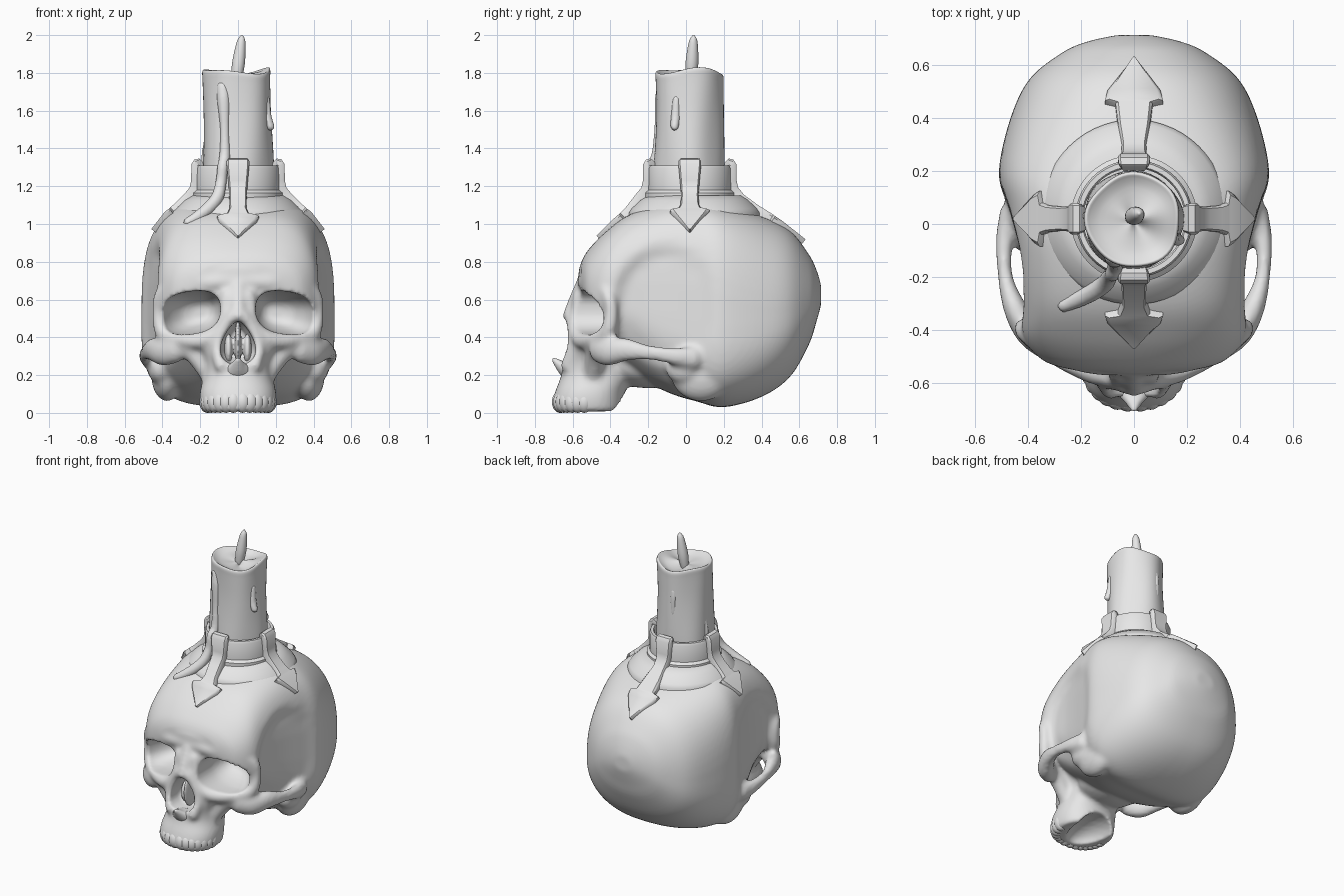
import bpy, bmesh, math
from mathutils import Vector, Matrix

if "Cube" in bpy.data.objects:
    bpy.data.objects.remove(bpy.data.objects["Cube"])

mat = bpy.data.materials.new("stone grey")
mat.diffuse_color = (0.8, 0.8, 0.8, 1)
mat.use_nodes = True
mat.node_tree.nodes["Principled BSDF"].inputs["Base Color"].default_value = mat.diffuse_color


def spline(rows, n=5):
    """Catmull-Rom through rows of numbers."""
    out = []
    for i in range(len(rows) - 1):
        a, b, c, d = (rows[max(i - 1, 0)], rows[i], rows[i + 1], rows[min(i + 2, len(rows) - 1)])
        for k in range(n):
            t = k / n
            out.append(tuple(q + 0.5 * t * (r - p + t * (2 * p - 5 * q + 4 * r - s + t * (3 * (q - r) + s - p)))
                             for p, q, r, s in zip(a, b, c, d)))
    return out + [rows[-1]]


def loft(bm, rings):
    vs = [[bm.verts.new(p) for p in r] for r in rings]
    n = len(vs[0])
    for a, b in zip(vs, vs[1:]):
        for i in range(n):
            bm.faces.new((a[i], a[(i + 1) % n], b[(i + 1) % n], b[i]))
    bm.faces.new(vs[0])
    bm.faces.new(vs[-1])


def power(v, n):
    return math.copysign(abs(v) ** (2 / n), v)


def oval(a, b, n, count=56):
    return [(a * power(math.cos(t), n), b * power(math.sin(t), n))
            for t in (2 * math.pi * i / count for i in range(count))]


def ball(bm, p, r):
    bmesh.ops.create_icosphere(bm, subdivisions=3, radius=1,
                               matrix=Matrix.Translation(p) @ Matrix.Diagonal((*r, 1)))


def chain(bm, rows, mirror=True, n=8, tall=1):
    """Overlapping balls along a path of (x, y, z, radius)."""
    for x, y, z, r in spline(rows, n):
        for s in ((1, -1) if mirror else (1,)):
            ball(bm, (s * x, y, z), (r, r, r * tall))


def lathe(bm, rows, cx, cy, shift=lambda a, r, z: (r, z), count=56):
    rings = []
    for r0, z0 in rows:
        ring = []
        for i in range(count):
            a = 2 * math.pi * i / count
            r, z = shift(a, r0, z0)
            ring.append((cx + r * math.cos(a), cy + r * math.sin(a), z))
        rings.append(ring)
    loft(bm, rings)


def finish(bm, name, angle=None):
    bmesh.ops.recalc_face_normals(bm, faces=bm.faces)
    me = bpy.data.meshes.new(name)
    bm.to_mesh(me)
    bm.free()
    me.materials.append(mat)
    ob = bpy.data.objects.new(name, me)
    bpy.context.collection.objects.link(ob)
    for p in me.polygons:
        p.use_smooth = True
    if angle:
        bpy.ops.object.select_all(action='DESELECT')
        ob.select_set(True)
        bpy.context.view_layer.objects.active = ob
        bpy.ops.object.shade_smooth_by_angle(angle=math.radians(angle))
    return ob


def fuse(ob, size, iterations):
    m = ob.modifiers.new("fuse", 'REMESH')
    m.mode, m.voxel_size, m.use_smooth_shade = 'VOXEL', size, True
    s = ob.modifiers.new("soften", 'SMOOTH')
    s.factor, s.iterations = 0.5, iterations


# skull: cranium sections along y (y, top, bottom, half width, upper and lower squareness)
bm = bmesh.new()
sections = [(-.555, .80, .62, .22, 2.2, 2), (-.52, .86, .50, .34, 2.5, 2), (-.43, .955, .34, .42, 3, 2),
            (-.3, 1.05, .22, .437, 3.5, 2), (-.1, 1.115, .11, .460, 3.8, 2.8), (.06, 1.125, .06, .487, 3.8, 3.2),
            (.2, 1.10, .030, .512, 3.5, 3), (.4, 1.04, .085, .468, 2.8, 2.6), (.55, .965, .19, .395, 2.4, 2.3),
            (.65, .84, .36, .27, 2.2, 2.2), (.69, .76, .48, .18, 2, 2), (.715, .68, .57, .07, 2, 2)]
rings = []
for y, top, bot, w, nu, nl in spline(sections):
    zc = bot + 0.4 * (top - bot)
    ring = []
    for i in range(64):
        t = 2 * math.pi * i / 64
        s = math.sin(t)
        n = nu if s > 0 else nl
        x, z = w * power(math.cos(t), n), zc + (top - zc if s > 0 else zc - bot) * power(s, n)
        d = ((y + .1) / .30) ** 2 + ((z - .57) / .33) ** 2          # temple hollow, fading backwards
        fade = min(1, max(0, (.18 - y) / .38))
        ring.append((x * (1 - .085 * fade * min(1, 2.5 * max(0, 1 - d))), y, z))
    rings.append(ring)
loft(bm, rings)

# upper jaw and mid-face sections along z (z, half width, front, back)
jaw = [(.008, .192, -.70, -.335), (.06, .202, -.705, -.33), (.12, .2, -.69, -.32), (.2, .18, -.66, -.28),
       (.28, .185, -.655, -.25), (.36, .25, -.625, -.2), (.43, .33, -.585, -.15), (.55, .35, -.535, -.1),
       (.66, .33, -.53, -.1)]
loft(bm, [[(x, (f + b) / 2 + y, z) for x, y in oval(w, (b - f) / 2, 2.3)] for z, w, f, b in spline(jaw)])

# eye rims, cheekbones with arches, nose bridge and rim, brow, ear bumps, base
chain(bm, [(0, -.525, .70, .05), (.16, -.52, .69, .05), (.3, -.47, .69, .05), (.40, -.415, .63, .04),
           (.42, -.395, .53, .036), (.39, -.42, .42, .045), (.28, -.50, .385, .045), (.16, -.56, .39, .045),
           (.085, -.58, .47, .035), (.055, -.56, .62, .04)])
chain(bm, [(.33, -.46, .34, .055), (.395, -.41, .325, .055), (.45, -.32, .335, .045), (.487, -.2, .32, .030),
           (.490, -.06, .30, .034), (.465, .04, .29, .045)], tall=1.4)
chain(bm, [(.28, -.47, .37, .06), (.21, -.48, .29, .055), (.15, -.49, .2, .05)])
chain(bm, [(0, -.535, .68, .05), (0, -.58, .59, .045), (0, -.62, .515, .035)], False)
chain(bm, [(.03, -.612, .515, .033), (.085, -.60, .43, .03), (.11, -.60, .34, .033), (.09, -.63, .25, .035)])
ball(bm, (0, -.49, .745), (.24, .08, .08))
ball(bm, (0, -.2, .26), (.22, .25, .13))
for s in (1, -1):
    ball(bm, (s * .375, .08, .20), (.085, .16, .14))
    ball(bm, (s * .41, -.01, .24), (.07, .10, .09))
skull = finish(bm, "skull")
fuse(skull, .013, 8)

# cutter: eye sockets, nose opening, palate
bm = bmesh.new()
eye = [(-.78, .25, .155, .110), (-.5, .25, .157, .113), (-.39, .235, .137, .098), (-.31, .215, .09, .065),
       (-.28, .2, .04, .03)]
for s in (1, -1):
    loft(bm, [[(s * (cx + x), y, .53 + z - .12 * x) for x, z in oval(hx, hz, 2.5, 40)]
              for y, cx, hx, hz in spline(eye)])
loft(bm, [[(k * .095 * math.sin(t) * (1 - .4 * math.cos(t)), y, .37 + k * .125 * math.cos(t))
           for t in (2 * math.pi * i / 32 for i in range(32))] for y, k in ((-.85, 1), (-.54, .9), (-.47, .6))])
ball(bm, (0, -.41, -.01), (.13, .225, .11))
cutter = finish(bm, "opening_cutter")
cutter.hide_render = True
cutter.hide_set(True)
cut = skull.modifiers.new("openings", 'BOOLEAN')
cut.operation, cut.solver, cut.object = 'DIFFERENCE', 'EXACT', cutter
fuse(skull, .012, 2)

# nasal septum and wedge-shaped spine
bm = bmesh.new()
loft(bm, [[(x, y, zc + z) for x, z in oval(hx, hz, 2, 24)] for y, zc, hx, hz in spline(
    [(-.58, .21, .085, .05), (-.64, .225, .065, .045), (-.675, .25, .035, .035), (-.71, .285, .008, .01)])])
ball(bm, (0, -.51, .37), (.018, .10, .125))
for s in (1, -1):
    ball(bm, (s * .05, -.50, .34), (.022, .06, .08))
fuse(finish(bm, "nasal_septum"), .008, 3)

# teeth around the arch, in low relief
bm = bmesh.new()
for i in range(14):
    t = math.pi * (1 + (i + .5) / 14)
    ball(bm, (.163 * power(math.cos(t), 2.3), -.515 + .153 * power(math.sin(t), 2.3), .058), (.043, .043, .058))
finish(bm, "teeth")

# candle holder: flange and cup
bm = bmesh.new()
lathe(bm, [(.15, 1.0), (.35, 1.0), (.35, 1.06), (.335, 1.082), (.29, 1.125), (.25, 1.15), (.15, 1.155)], 0, .045)
finish(bm, "holder_flange", 40)
bm = bmesh.new()
lathe(bm, [(.18, 1.1), (.24, 1.1), (.24, 1.165), (.223, 1.18), (.223, 1.295), (.216, 1.31), (.198, 1.31),
           (.192, 1.3), (.192, 1.2)], 0, .02)
finish(bm, "holder_cup", 40)

# four clamp arms with arrow tips (radius, height, half width)
top = [(.185, 1.30, .045), (.19, 1.325, .052), (.207, 1.342, .058), (.228, 1.338, .06), (.242, 1.315, .06),
       (.243, 1.23, .052), (.252, 1.19, .048), (.285, 1.15, .046)]
front = [(.335, 1.085, .045), (.365, 1.055, .06), (.372, 1.048, .11), (.40, 1.024, .1), (.49, .935, .004)]
back = [(.36, 1.095, .06), (.44, 1.045, .07), (.45, 1.037, .11), (.49, 1.01, .1), (.61, .915, .004)]
side = [(.33, 1.105, .05), (.355, 1.085, .06), (.362, 1.078, .105), (.385, 1.06, .09), (.455, .97, .004)]
for name, turn, tip in (("front", -90, front), ("back", 90, back), ("right", 0, side), ("left", 180, side)):
    rows = top + tip
    rot = Matrix.Rotation(math.radians(turn), 3, 'Z')
    rings = []
    for i, (r, z, hw) in enumerate(rows):
        p, q = rows[max(i - 1, 0)], rows[min(i + 1, len(rows) - 1)]
        t = Vector((q[0] - p[0], 0, q[1] - p[1])).normalized()
        nrm = Vector((-t.z, 0, t.x))
        c = Vector((r, 0, z))
        deep = -.03 if i < 5 else -.05
        rings.append([rot @ (c + nrm * d + Vector((0, k * hw, 0))) + Vector((0, .02, 0))
                      for d, k in ((.005, -.85), (.005, .85), (-.006, 1), (deep, 1), (deep, -1), (-.006, -1))])
    bm = bmesh.new()
    loft(bm, rings)
    finish(bm, name + "_clamp_arm", 40)


# candle with uneven rim and sunken top
def melt(a, r, z):
    if z > 1.7:
        z += .012 * math.sin(2 * a + 1) + .008 * math.sin(3 * a + .5)
    return r + .004 * math.sin(3 * a + 6 * z) + .003 * math.sin(5 * a - 4 * z), z


bm = bmesh.new()
lathe(bm, spline([(.186, 1.12), (.187, 1.3), (.182, 1.45), (.178, 1.6), (.179, 1.75), (.18, 1.795), (.172, 1.81),
                  (.155, 1.80), (.12, 1.785), (.05, 1.775), (.01, 1.773)], 3), -.003, .015, melt)
finish(bm, "candle", 50)

# wax drips
bm = bmesh.new()
chain(bm, [(-.08, -.118, 1.725, .035), (-.075, -.130, 1.65, .036), (-.07, -.143, 1.5, .026),
           (-.07, -.155, 1.36, .03), (-.08, -.185, 1.305, .03), (-.09, -.195, 1.22, .03),
           (-.11, -.225, 1.14, .034), (-.16, -.26, 1.08, .034), (-.22, -.29, 1.035, .03),
           (-.265, -.31, 1.01, .024)], False)
chain(bm, [(.148, -.05, 1.66, .022), (.153, -.055, 1.57, .026), (.172, -.06, 1.515, .022)], False)
chain(bm, [(-.03, .178, 1.66, .02), (-.03, .180, 1.6, .024), (-.03, .182, 1.5, .02)], False)
chain(bm, [(-.165, .03, 1.45, .015), (-.172, .03, 1.38, .02), (-.177, .03, 1.33, .02)], False)
fuse(finish(bm, "wax_drips"), .009, 4)

# flame
bm = bmesh.new()
lathe(bm, spline([(.022, 1.745), (.03, 1.79), (.034, 1.85), (.029, 1.92), (.02, 1.975), (.004, 2.0)], 4), 0, .03,
      count=24)
for v in bm.verts:
    v.co.x += .12 * (v.co.z - 1.83)
    v.co.y += .06 * (v.co.z - 1.83)
finish(bm, "flame")
